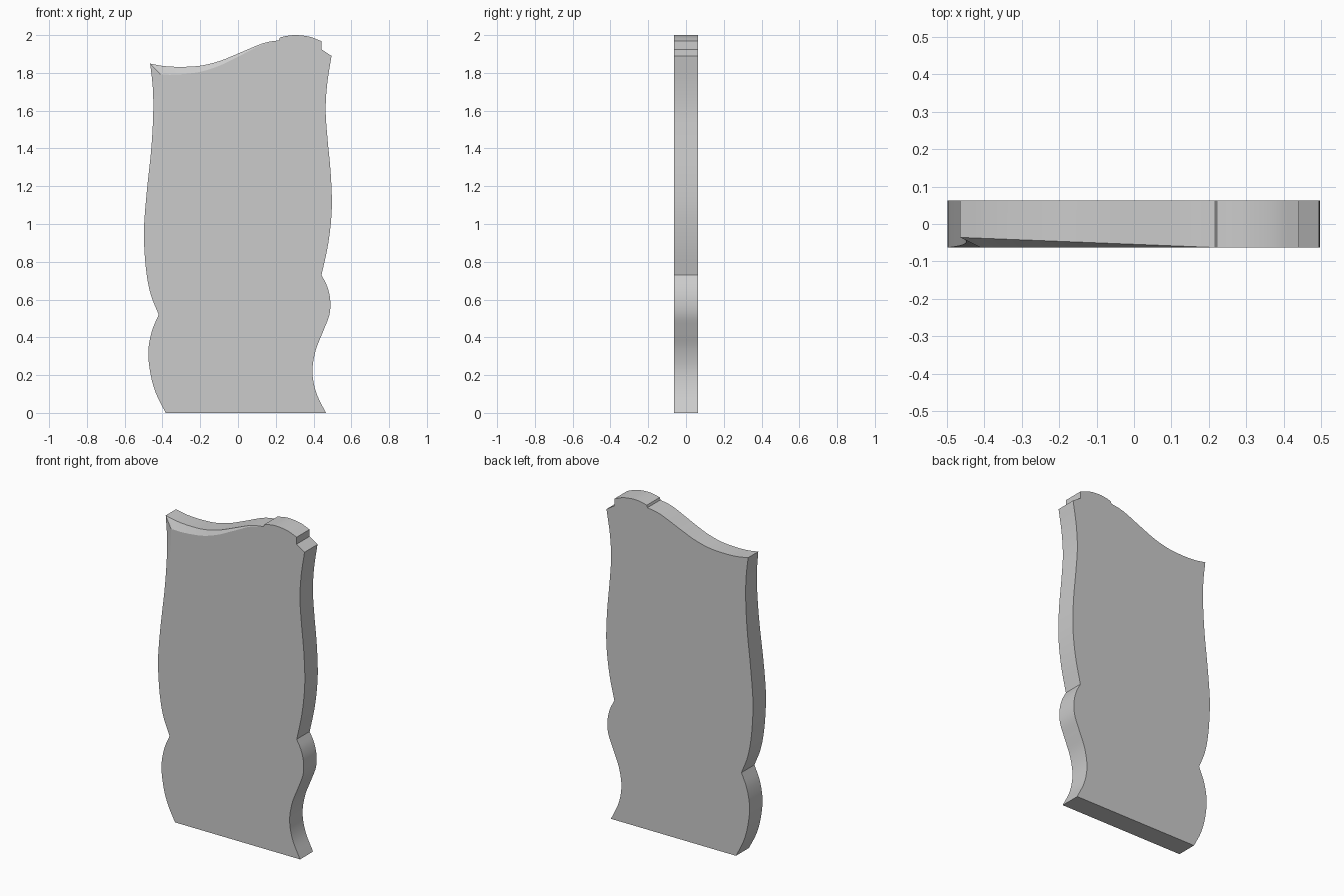
import bpy, bmesh, math
from mathutils import Vector

if "Cube" in bpy.data.objects:
    bpy.data.objects.remove(bpy.data.objects["Cube"])

HALF = 0.0628      # half thickness
STEPS = 5          # samples per curve span


def spline(pts):
    """Smooth curve through the points (last point left to the next segment)."""
    p = [Vector(a) for a in pts]
    p = [2 * p[0] - p[1]] + p + [2 * p[-1] - p[-2]]
    out = []
    for a, b, c, d in zip(p, p[1:], p[2:], p[3:]):
        for i in range(STEPS):
            t = i / STEPS
            out.append(0.5 * (2 * b + (c - a) * t + (2 * a - 5 * b + 4 * c - d) * t * t
                              + (3 * b - a - 3 * c + d) * t ** 3))
    return out


# outline segments, counter-clockwise from the bottom right corner
right_low = [(.465, 0), (.413, .11), (.394, .22), (.411, .33), (.45, .43),
             (.484, .52), (.488, .6), (.472, .67), (.442, .73)]
right_high = [(.442, .73), (.473, .87), (.491, 1.0), (.497, 1.12), (.49, 1.28),
              (.474, 1.45), (.464, 1.6), (.472, 1.74), (.495, 1.89)]
cap = [(.441, 1.968), (.38, 1.991), (.31, 2.0), (.26, 1.996), (.222, 1.987)]
top = [(.217, 1.973), (.13, 1.956), (0, 1.902), (-.1, 1.862), (-.2, 1.838),
       (-.3, 1.832), (-.39, 1.836), (-.465, 1.849)]
left_high = [(-.465, 1.849), (-.451, 1.72), (-.449, 1.58), (-.459, 1.4), (-.48, 1.2),
             (-.495, 1.03), (-.498, .92), (-.487, .76), (-.463, .63), (-.42, .52)]
left_low = [(-.42, .52), (-.457, .43), (-.475, .32), (-.462, .2), (-.433, .1), (-.383, 0)]

# each outline entry: point, inset of the front edge, chamfer depth
rim = []
plain = spline(right_low) + spline(right_high) + [Vector(a) for a in
        [(.495, 1.89), (.441, 1.925)]] + spline(cap) + [Vector(cap[-1])]
rim += [(p, Vector((0, 0)), 0) for p in plain]
for p in spline(top):
    t = max(0, min(1, (.217 - p.x) / .682))
    rim.append((p, Vector((.055 * t ** 3, -.048 * t - .01 * t ** 10)), .027 * t))
for p in spline(left_high):
    s = max(0, min(1, (p.y - .95) / .899)) ** 2
    rim.append((p, Vector((.055 * s, -.058 * s ** 6)), .027 * s))
rim += [(p, Vector((0, 0)), 0) for p in spline(left_low) + [Vector(left_low[-1])]]

# slab: back ring, chamfer ring and front ring
bm = bmesh.new()
back = [bm.verts.new((p.x, HALF, p.y)) for p, o, d in rim]
edge = [bm.verts.new((p.x, d - HALF, p.y)) for p, o, d in rim]
front = [bm.verts.new((p.x + o.x, -HALF, p.y + o.y)) for p, o, d in rim]
n = len(rim)
for i in range(n):
    j = (i + 1) % n
    bm.faces.new((back[i], back[j], edge[j], edge[i]))
    bm.faces.new((edge[i], edge[j], front[j], front[i]))
bm.faces.new(front)
bm.faces.new(back[::-1])
bmesh.ops.remove_doubles(bm, verts=bm.verts, dist=0.0002)
bmesh.ops.recalc_face_normals(bm, faces=bm.faces)
mesh = bpy.data.meshes.new("carved_slab")
bm.to_mesh(mesh)
bm.free()
slab = bpy.data.objects.new("carved_slab", mesh)
bpy.context.collection.objects.link(slab)
bpy.context.view_layer.objects.active = slab
slab.select_set(True)
bpy.ops.object.shade_smooth_by_angle(angle=math.radians(22))
